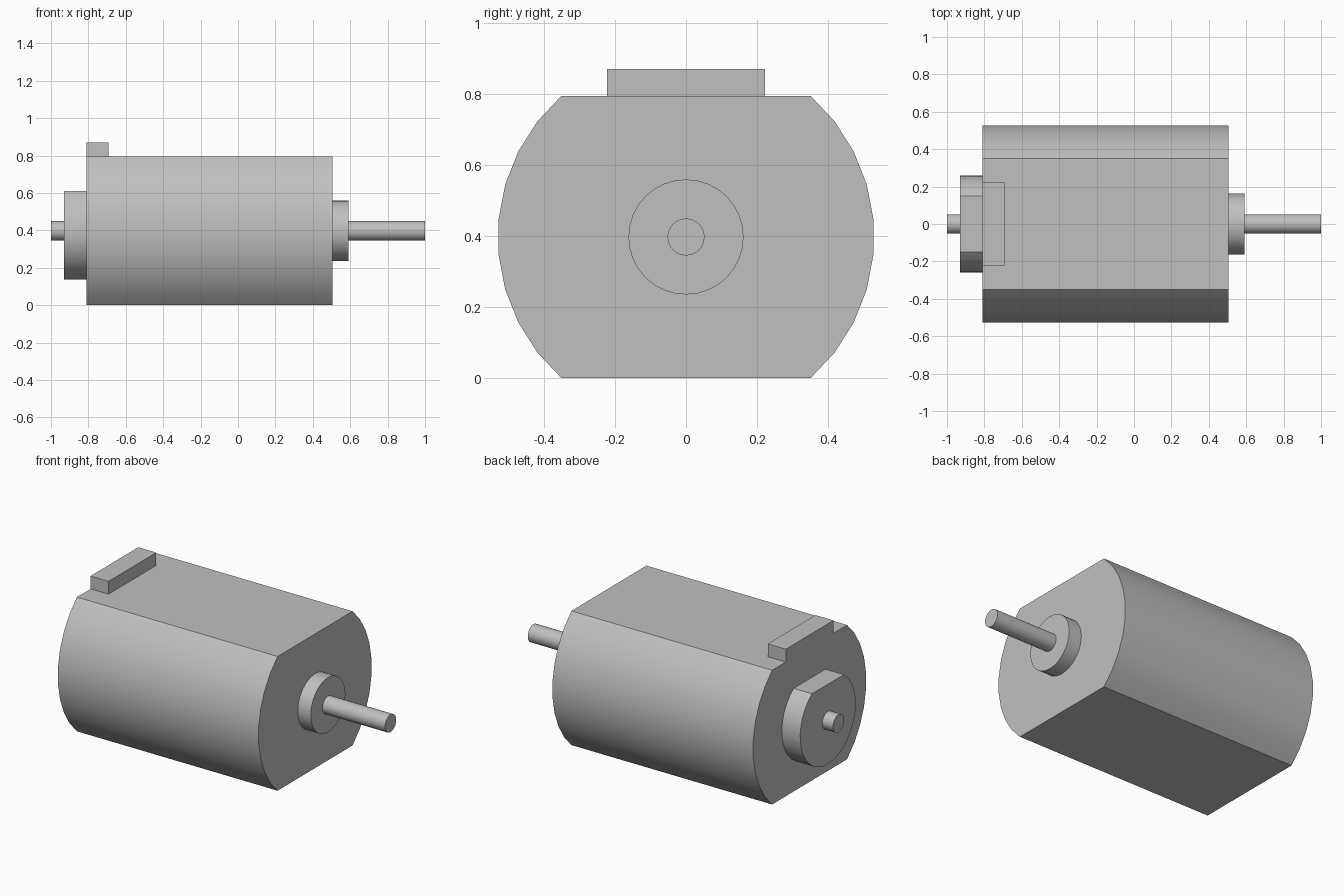
import bpy, bmesh
from math import asin, cos, sin, pi, radians

cube = bpy.data.objects.get("Cube")
if cube:
    bpy.data.objects.remove(cube, do_unlink=True)

AXIS = 0.3975  # height of the shaft centreline

metal = bpy.data.materials.new("plain grey metal")
metal.use_nodes = True
GREY = (0.527, 0.527, 0.527, 1)
metal.diffuse_color = GREY
metal.node_tree.nodes["Principled BSDF"].inputs["Base Color"].default_value = GREY


def arc(radius, start, end, steps, closed=False):
    """Points (y, z) on an arc about the shaft axis."""
    count = steps if closed else steps + 1
    angles = [start + (end - start) * i / steps for i in range(count)]
    return [(radius * cos(a), AXIS + radius * sin(a)) for a in angles]


def circle(radius, steps=32):
    return arc(radius, 0, 2 * pi, steps, closed=True)


def extrude_x(name, profile, x0, x1):
    """Extrude a closed (y, z) profile from x0 to x1."""
    bm = bmesh.new()
    face = bm.faces.new([bm.verts.new((x0, y, z)) for y, z in profile])
    result = bmesh.ops.extrude_face_region(bm, geom=[face], use_keep_orig=True)
    moved = [v for v in result["geom"] if isinstance(v, bmesh.types.BMVert)]
    bmesh.ops.translate(bm, verts=moved, vec=(x1 - x0, 0, 0))
    bmesh.ops.recalc_face_normals(bm, faces=bm.faces)
    mesh = bpy.data.meshes.new(name)
    bm.to_mesh(mesh)
    bm.free()
    mesh.materials.append(metal)
    obj = bpy.data.objects.new(name, mesh)
    bpy.context.collection.objects.link(obj)
    bpy.ops.object.select_all(action="DESELECT")
    obj.select_set(True)
    bpy.context.view_layer.objects.active = obj
    bpy.ops.object.shade_smooth_by_angle(angle=radians(30))
    return obj


# Housing: round sides, flat top and bottom
R = 0.53
side = asin(AXIS / R)
housing = arc(R, -side, side, 9) + arc(R, pi - side, pi + side, 9)
extrude_x("motor_housing", housing, -0.81, 0.505)

# Rear cap: disc with a flat top
cut = asin(0.213 / 0.26)
extrude_x("rear_cap", arc(0.26, pi - cut, 2 * pi + cut, 28), -0.93, -0.81)

# Front bearing boss
extrude_x("front_boss", circle(0.162), 0.505, 0.59)

# Shaft, showing at both ends
extrude_x("front_shaft", circle(0.052), 0.59, 1.0)
extrude_x("rear_shaft", circle(0.052), -1.0, -0.93)

# Raised block on top at the rear edge
block = [(-0.223, 0.795), (0.223, 0.795), (0.223, 0.871), (-0.223, 0.871)]
extrude_x("top_block", block, -0.81, -0.692)
